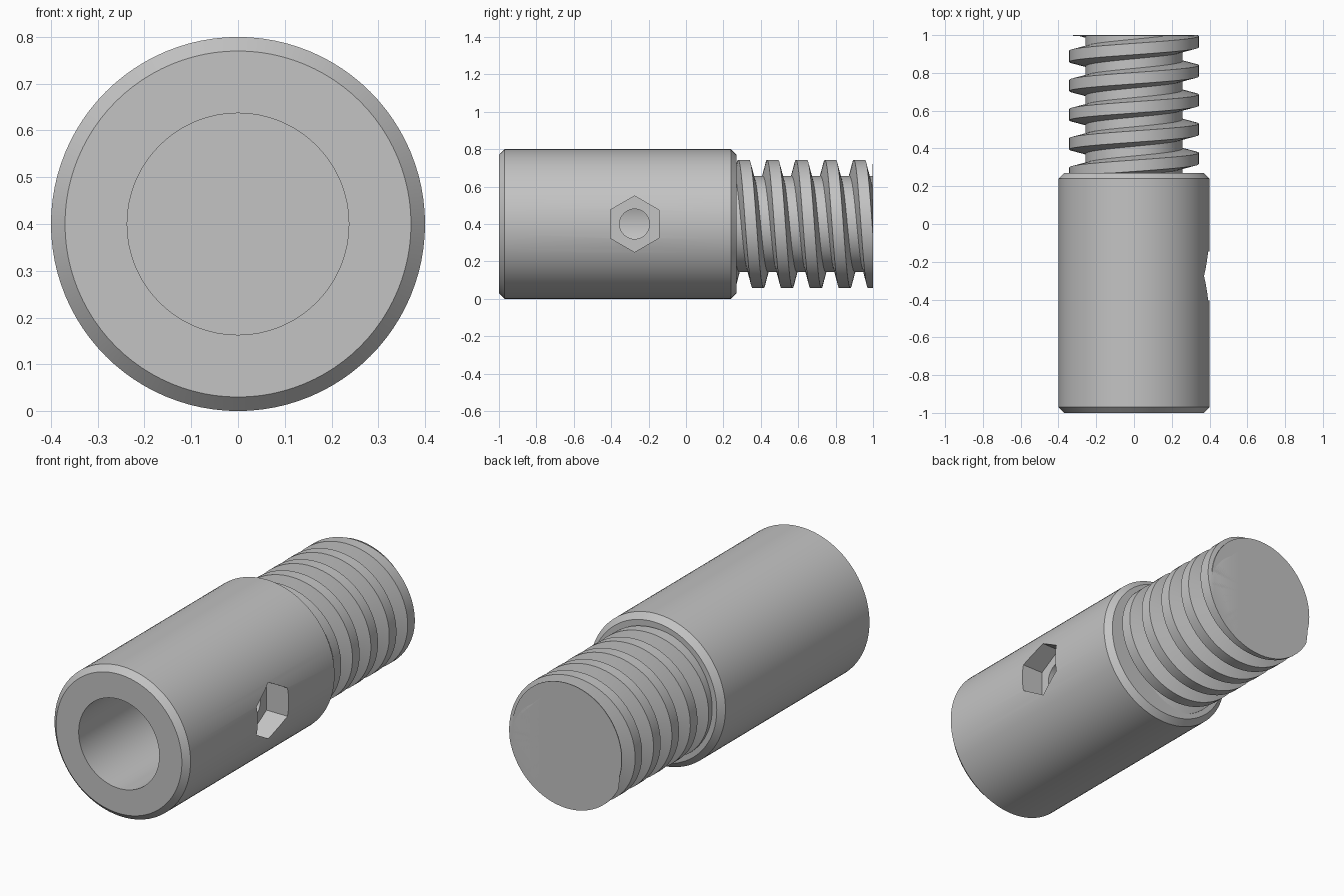
import bpy, bmesh
from math import sin, cos, pi, radians
from mathutils import Vector

cube = bpy.data.objects.get("Cube")
if cube:
    bpy.data.objects.remove(cube, do_unlink=True)

steel = bpy.data.materials.new("grey_steel")
steel.use_nodes = True
colour = (0.55, 0.55, 0.55, 1)
steel.diffuse_color = colour
steel.node_tree.nodes["Principled BSDF"].inputs["Base Color"].default_value = colour

X, Y, Z = Vector((1, 0, 0)), Vector((0, 1, 0)), Vector((0, 0, 1))
AXIS_HEIGHT = 0.4


def finish(name, bm):
    bmesh.ops.remove_doubles(bm, verts=bm.verts, dist=0.0001)
    bmesh.ops.recalc_face_normals(bm, faces=bm.faces)
    mesh = bpy.data.meshes.new(name)
    bm.to_mesh(mesh)
    bm.free()
    mesh.materials.append(steel)
    obj = bpy.data.objects.new(name, mesh)
    bpy.context.collection.objects.link(obj)
    return obj


def skin(bm, rows):
    for a, b in zip(rows, rows[1:]):
        for i in range(len(a) - 1):
            bm.faces.new((a[i], a[i + 1], b[i + 1], b[i]))


def lathe(name, profile, segments, axis, side, origin):
    """Turn (radius, distance) points around an axis."""
    bm = bmesh.new()
    rows = []
    for s in range(segments + 1):
        a = 2 * pi * s / segments
        out = Z * cos(a) + side * sin(a)
        rows.append([bm.verts.new(origin + axis * t + out * r) for r, t in profile])
    skin(bm, rows)
    return finish(name, bm)


def smooth(obj):
    bpy.ops.object.select_all(action='DESELECT')
    bpy.context.view_layer.objects.active = obj
    obj.select_set(True)
    bpy.ops.object.shade_smooth_by_angle(angle=radians(25))


def cut(obj, cutter):
    mod = obj.modifiers.new("cut", 'BOOLEAN')
    mod.operation = 'DIFFERENCE'
    mod.solver = 'EXACT'
    mod.object = cutter
    bpy.context.view_layer.objects.active = obj
    bpy.ops.object.modifier_apply(modifier=mod.name)
    bpy.data.objects.remove(cutter, do_unlink=True)


centre = Z * AXIS_HEIGHT

# Chamfered sleeve with a blind bore in the front
sleeve = lathe("sleeve", [(0, 0), (0.237, 0), (0.237, -1), (0.37, -1), (0.4, -0.97),
                          (0.4, 0.24), (0.37, 0.27), (0, 0.27)], 96, Y, X, centre)

# Hexagonal nut pocket and round screw hole in the left side
pocket_centre = centre - Y * 0.275
for name, radius, start, sides in (("hex_cutter", 0.15, 0.27, 6),
                                   ("hole_cutter", 0.08, 0.1, 40)):
    cutter = lathe(name, [(0, start), (radius, start), (radius, 0.5), (0, 0.5)],
                   sides, X, Y, pocket_centre)
    cutter.hide_render = True
    cut(sleeve, cutter)
smooth(sleeve)

# Single-start trapezoidal thread, swept along a helix and trimmed flat
PITCH, ROOT, CREST = 0.1545, 0.256, 0.343
STEPS, TURNS = 72, 8
tooth = [(-0.03, CREST), (0.03, CREST), (0.052, ROOT),
         (PITCH - 0.052, ROOT), (PITCH - 0.03, CREST)]
bm = bmesh.new()
rows = []
for s in range(STEPS * TURNS + 1):
    a = 2 * pi * s / STEPS
    y = 0.965 + PITCH * (2 - s / STEPS)
    rows.append([bm.verts.new((r * cos(a), y + dy, AXIS_HEIGHT + r * sin(a)))
                 for dy, r in tooth])
skin(bm, rows)
bmesh.ops.remove_doubles(bm, verts=bm.verts, dist=0.0001)
for y, direction in ((1, Y), (0.25, -Y)):
    trim = bmesh.ops.bisect_plane(bm, geom=bm.verts[:] + bm.edges[:] + bm.faces[:],
                                  plane_co=Y * y, plane_no=direction, clear_outer=True)
    rim = [e for e in trim["geom_cut"] if isinstance(e, bmesh.types.BMEdge)]
    bmesh.ops.holes_fill(bm, edges=rim, sides=0)
smooth(finish("threaded_stud", bm))

# Thin round face closing the stud
smooth(lathe("stud_end_face", [(0, 0.996), (0.322, 0.996), (0.322, 1), (0, 1)],
             96, Y, X, centre))
